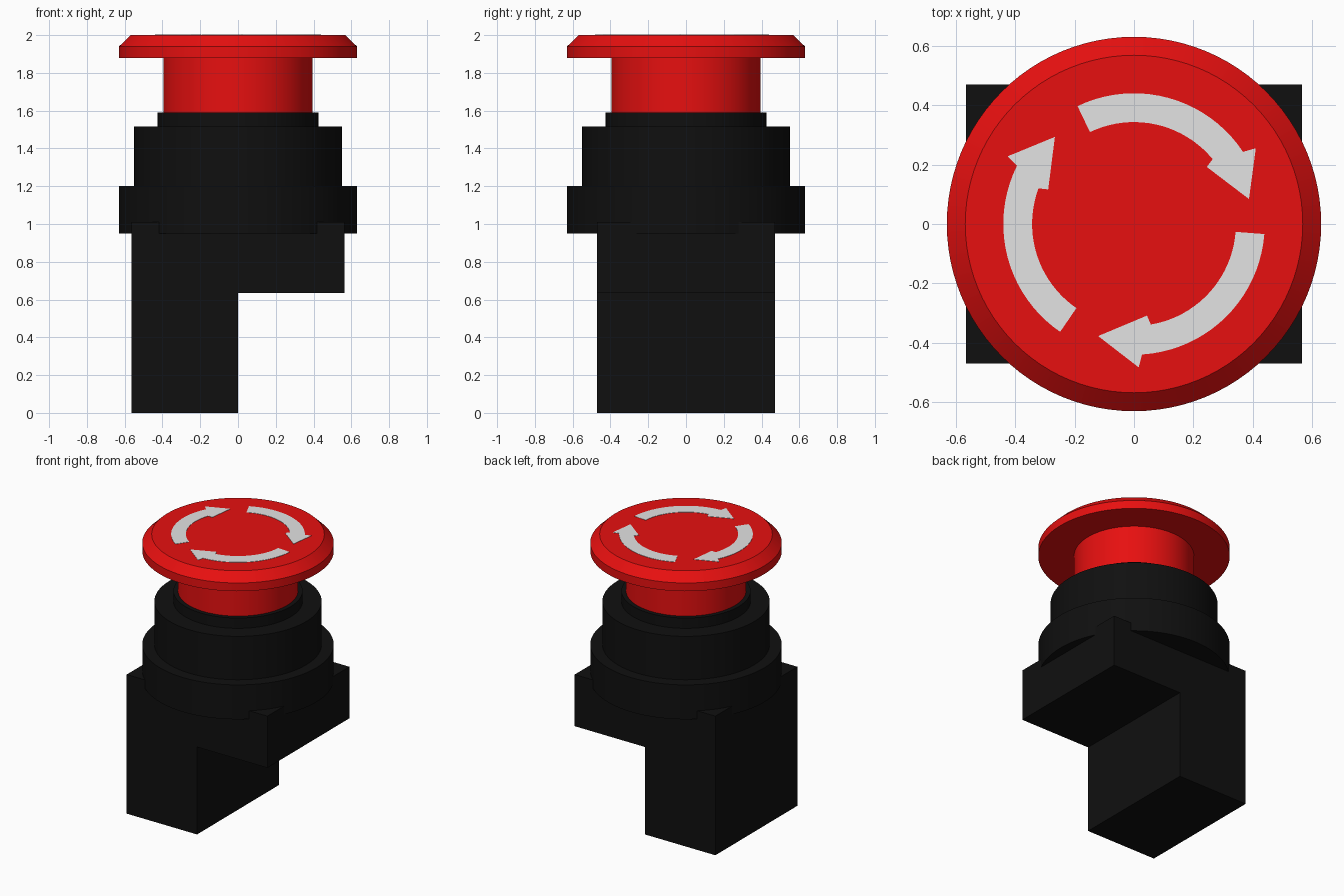
import bpy, bmesh, math
from mathutils import Matrix

if "Cube" in bpy.data.objects:
    bpy.data.objects.remove(bpy.data.objects["Cube"])


def material(name, rgb):
    m = bpy.data.materials.new(name)
    m.diffuse_color = (*rgb, 1)
    m.use_nodes = True
    m.node_tree.nodes["Principled BSDF"].inputs["Base Color"].default_value = m.diffuse_color
    return m


RED = material("red", (0.8, 0.005, 0.005))
BLACK = material("black", (0.005, 0.005, 0.005))
GREY = material("light_grey", (0.77, 0.77, 0.77))


def finish(name, bm, mat, smooth=False):
    bmesh.ops.recalc_face_normals(bm, faces=bm.faces)
    me = bpy.data.meshes.new(name)
    bm.to_mesh(me)
    bm.free()
    me.materials.append(mat)
    ob = bpy.data.objects.new(name, me)
    bpy.context.collection.objects.link(ob)
    if smooth:
        bpy.ops.object.select_all(action='DESELECT')
        ob.select_set(True)
        bpy.context.view_layer.objects.active = ob
        bpy.ops.object.shade_smooth_by_angle(angle=math.radians(30))
    return ob


def lathe(name, profile, mat, sides=96):
    """Closed round body from (radius, z) points, capped at both ends."""
    bm = bmesh.new()
    rings = [[bm.verts.new((r * math.cos(2 * math.pi * i / sides),
                            r * math.sin(2 * math.pi * i / sides), z))
              for i in range(sides)] for r, z in profile]
    for a, b in zip(rings, rings[1:]):
        for i in range(sides):
            j = (i + 1) % sides
            bm.faces.new((a[i], a[j], b[j], b[i]))
    bm.faces.new(rings[0][::-1])
    bm.faces.new(rings[-1])
    return finish(name, bm, mat, True)


def prism(name, points, vec, mat, turn=0):
    """Outline extruded along vec, turned about z."""
    bm = bmesh.new()
    face = bm.faces.new([bm.verts.new(p) for p in points])
    ext = bmesh.ops.extrude_face_region(bm, geom=[face], use_keep_orig=True)
    bmesh.ops.translate(bm, vec=vec, verts=[
        g for g in ext["geom"] if isinstance(g, bmesh.types.BMVert)])
    bmesh.ops.rotate(bm, verts=bm.verts, matrix=Matrix.Rotation(turn, 3, 'Z'))
    bmesh.ops.triangulate(bm, faces=[f for f in bm.faces if len(f.verts) > 4])
    return finish(name, bm, mat)


# L-shaped contact block
outline = [(-0.565, 0), (0, 0), (0, 0.635), (0.565, 0.635), (0.565, 1.01), (-0.565, 1.01)]
prism("contact_block", [(x, -0.47, z) for x, z in outline], (0, 0.94, 0), BLACK)

# Stepped housing
lathe("collar_flange", [(0.63, 0.95), (0.63, 1.2)], BLACK)
lathe("upper_housing", [(0.55, 1.15), (0.55, 1.515)], BLACK)
lathe("neck_ring", [(0.425, 1.48), (0.425, 1.59)], BLACK)

# Red button: stem and mushroom head
lathe("button_stem", [(0.395, 1.55), (0.395, 1.9)], RED)
lathe("button_head", [(0.63, 1.88), (0.63, 1.94), (0.568, 2.0)], RED)


# Curved twist arrows on the head
def arc(r, a0, a1, n=20):
    return [(r * math.cos(math.radians(a0 + (a1 - a0) * i / n)),
             r * math.sin(math.radians(a0 + (a1 - a0) * i / n))) for i in range(n + 1)]


arrow = (arc(0.44, 115.6, 33.5)
         + [(0.41, 0.255), (0.387, 0.084), (0.245, 0.192)]
         + arc(0.343, 39.5, 115.6))
for k in range(3):
    prism(f"twist_arrow_{k + 1}", [(x, y, 1.997) for x, y in arrow],
          (0, 0, 0.005), GREY, -k * 2 * math.pi / 3)
